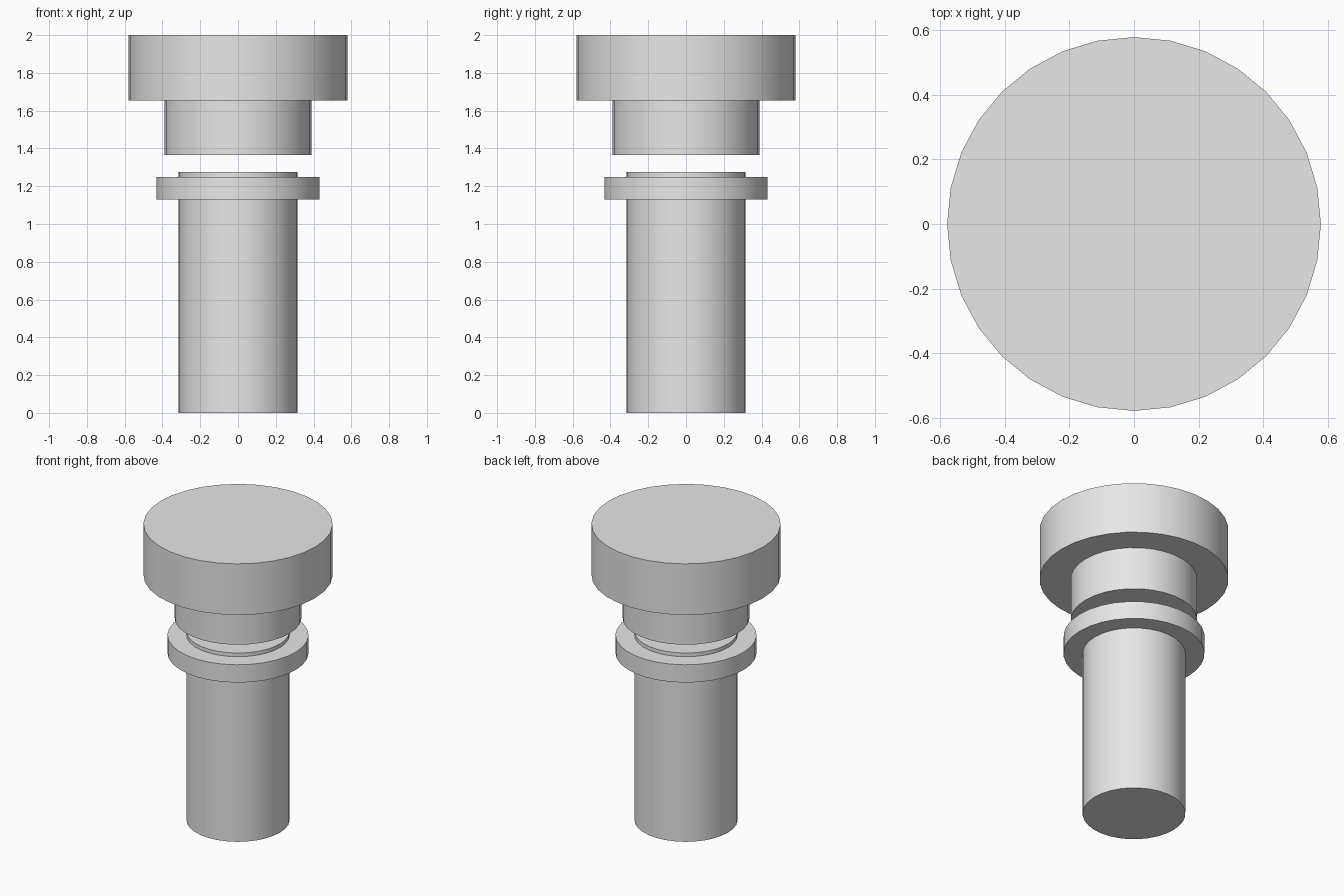
import bpy
import math

SIDES = 32

cube = bpy.data.objects.get("Cube")
if cube:
    bpy.data.objects.remove(cube, do_unlink=True)

# One plain grey for every part
grey = bpy.data.materials.new("plain_grey")
grey.use_nodes = True
colour = (0.8, 0.8, 0.8, 1)
grey.diffuse_color = colour
grey.node_tree.nodes["Principled BSDF"].inputs["Base Color"].default_value = colour


def disc(name, radius, bottom, top):
    """Upright closed cylinder between two heights, smooth around its side."""
    bpy.ops.mesh.primitive_cylinder_add(
        vertices=SIDES, radius=radius, depth=top - bottom,
        location=(0, 0, (bottom + top) / 2))
    part = bpy.context.object
    part.name = name
    part.data.materials.append(grey)
    bpy.ops.object.shade_smooth_by_angle(angle=math.radians(30))
    return part


# Lower half: long post passing through a collar
disc("post", 0.315, 0, 1.275)
disc("collar", 0.432, 1.13, 1.25)

# Upper half: neck under a broad cap, floating above the post
disc("neck", 0.388, 1.365, 1.655)
disc("cap", 0.579, 1.655, 2)
